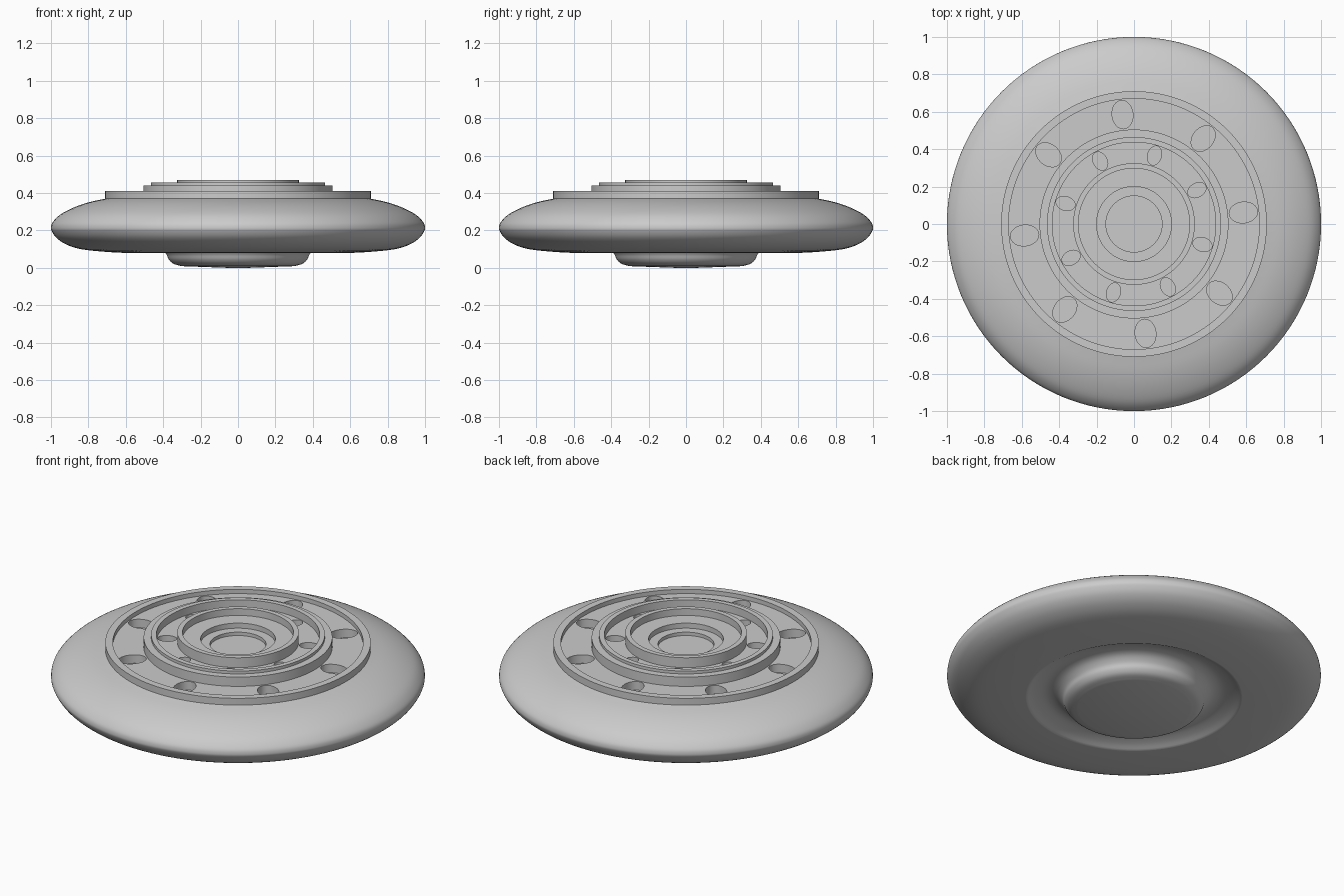
import bpy, bmesh
from math import sin, cos, pi, radians
from mathutils import Vector, Matrix

if "Cube" in bpy.data.objects:
    bpy.data.objects.remove(bpy.data.objects["Cube"])

SEGMENTS = 128


def smooth_curve(points, steps=4):
    """Catmull-Rom curve through the (radius, height) points."""
    p = [Vector(q) for q in points]
    p = [2 * p[0] - p[1]] + p + [2 * p[-1] - p[-2]]
    out = []
    for a, b, c, d in zip(p, p[1:], p[2:], p[3:]):
        for i in range(steps):
            t = i / steps
            out.append(0.5 * (2 * b + (c - a) * t + (2 * a - 5 * b + 4 * c - d) * t * t
                              + (3 * b - a - 3 * c + d) * t ** 3))
    return [tuple(q) for q in out] + [points[-1]]


def lathe(name, profile):
    """Closed solid of revolution; the profile runs from bottom to top."""
    bm = bmesh.new()
    rings = [[bm.verts.new((r * cos(2 * pi * i / SEGMENTS), r * sin(2 * pi * i / SEGMENTS), z))
              for i in range(SEGMENTS)] for r, z in profile]
    for lo, hi in zip(rings, rings[1:]):
        for i in range(SEGMENTS):
            j = (i + 1) % SEGMENTS
            bm.faces.new((lo[i], lo[j], hi[j], hi[i]))
    bm.faces.new(rings[0][::-1])
    bm.faces.new(rings[-1])
    return make_object(name, bm)


def make_object(name, bm):
    bmesh.ops.recalc_face_normals(bm, faces=bm.faces)
    mesh = bpy.data.meshes.new(name)
    bm.to_mesh(mesh)
    bm.free()
    obj = bpy.data.objects.new(name, mesh)
    bpy.context.collection.objects.link(obj)
    return obj


def add_oval_ring(bm, radius, length, width, first_angle, z_low, z_high):
    """Eight radially stretched oval pegs around the axis."""
    for k in range(8):
        place = (Matrix.Rotation(radians(first_angle + 45 * k), 4, 'Z')
                 @ Matrix.Translation((radius, 0, (z_low + z_high) / 2))
                 @ Matrix.Diagonal((length / 2, width / 2, z_high - z_low, 1)))
        bmesh.ops.create_cone(bm, cap_ends=True, segments=32, radius1=1, radius2=1,
                              depth=1, matrix=place)


# Bottom hub, groove around it, and the rounded saucer hull
hub = smooth_curve([(0.30, 0.009), (0.345, 0.022), (0.37, 0.045), (0.385, 0.075),
                    (0.42, 0.105), (0.47, 0.115), (0.53, 0.10), (0.575, 0.079)])
hull = smooth_curve([(0.58, 0.079), (0.70, 0.085), (0.84, 0.10), (0.92, 0.126), (0.97, 0.16),
                     (0.995, 0.195), (1.0, 0.217), (0.99, 0.245), (0.95, 0.285),
                     (0.88, 0.322), (0.80, 0.35), (0.71, 0.37)])
# Stepped rings and recessed channels on top
top = [(0.71, 0.41), (0.67, 0.41), (0.67, 0.385),
       (0.505, 0.385), (0.505, 0.44), (0.465, 0.44), (0.465, 0.457), (0.437, 0.457), (0.437, 0.412),
       (0.325, 0.412), (0.325, 0.47), (0.297, 0.47), (0.297, 0.43),
       (0.20, 0.43), (0.20, 0.40), (0.15, 0.40), (0.15, 0.38)]
saucer = lathe("saucer_body", [(0.05, 0.0)] + hub + hull + top)

# Oval holes sunk into the two channels
bm = bmesh.new()
add_oval_ring(bm, 0.588, 0.152, 0.112, 6, 0.335, 0.43)
add_oval_ring(bm, 0.382, 0.104, 0.074, 28.3, 0.365, 0.45)
cutter = make_object("hole_cutter", bm)
cutter.hide_render = True

cut = saucer.modifiers.new("holes", 'BOOLEAN')
cut.operation = 'DIFFERENCE'
cut.solver = 'EXACT'
cut.object = cutter
bpy.context.view_layer.objects.active = saucer
saucer.select_set(True)
bpy.ops.object.modifier_apply(modifier=cut.name)
bpy.data.objects.remove(cutter)
bpy.ops.object.shade_smooth_by_angle(angle=radians(30))
